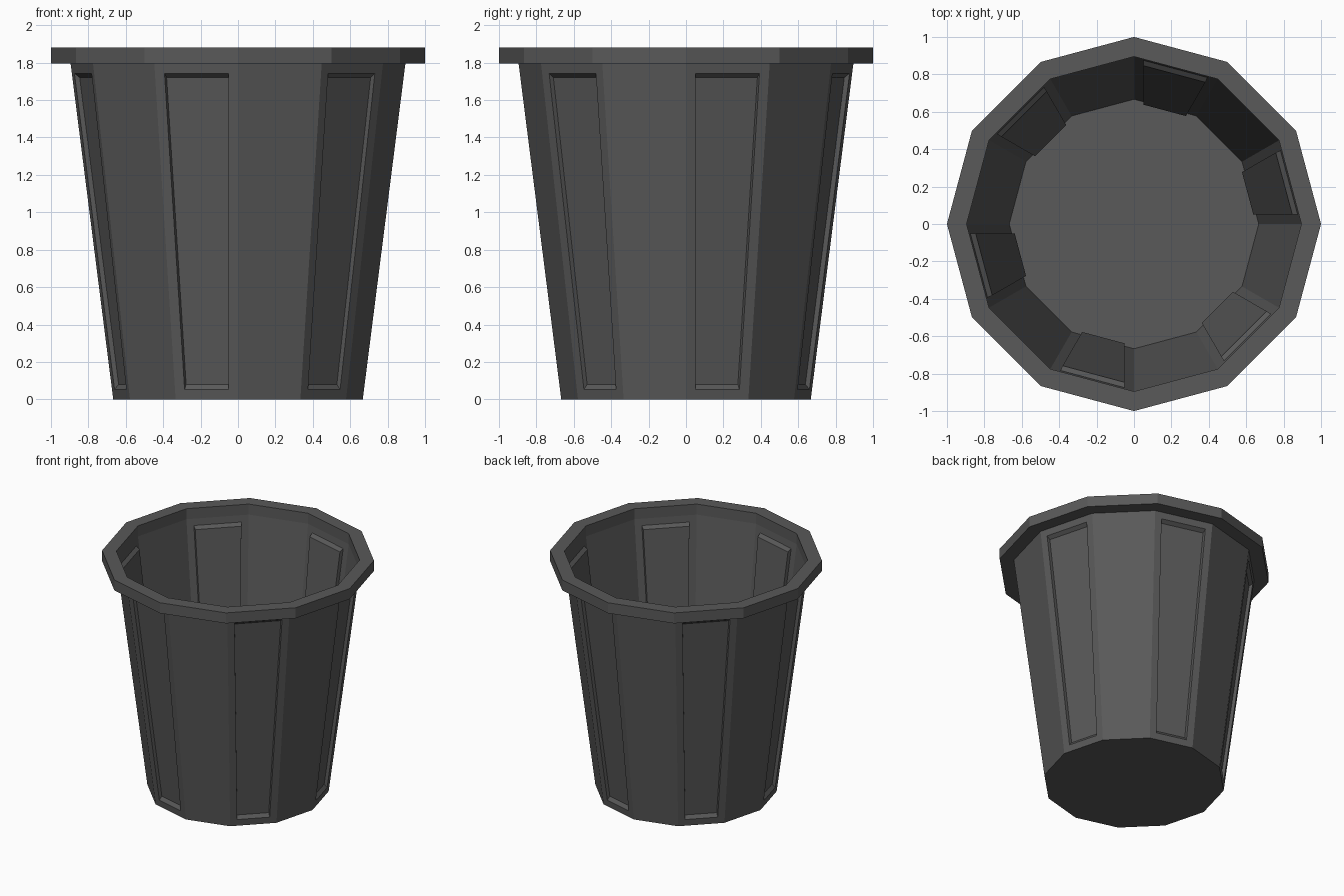
import bpy, bmesh
from math import cos, sin, radians

if "Cube" in bpy.data.objects:
    bpy.data.objects.remove(bpy.data.objects["Cube"])

SIDES = 12
R_BASE, R_NECK, R_RIM = 0.667, 0.895, 1.0
Z_NECK, Z_TOP = 1.795, 1.88

mat = bpy.data.materials.new("dark_grey")
mat.diffuse_color = (0.1, 0.1, 0.1, 1)
mat.use_nodes = True
mat.node_tree.nodes["Principled BSDF"].inputs["Base Color"].default_value = mat.diffuse_color


def ring(bm, r, z):
    step = radians(360 / SIDES)
    return [bm.verts.new((r * cos(i * step), r * sin(i * step), z)) for i in range(SIDES)]


def bridge(bm, low, high):
    faces = []
    for i in range(SIDES):
        j = (i + 1) % SIDES
        faces.append(bm.faces.new((low[i], low[j], high[j], high[i])))
    return faces


def finish(bm, name):
    mesh = bpy.data.meshes.new(name)
    bm.to_mesh(mesh)
    bm.free()
    mesh.materials.append(mat)
    obj = bpy.data.objects.new(name, mesh)
    bpy.context.collection.objects.link(obj)


# tapered thin-walled cup with a flat floor
bm = bmesh.new()
base, neck = ring(bm, R_BASE, 0), ring(bm, R_NECK, Z_NECK)
bm.faces.new(base[::-1])
walls = bridge(bm, base, neck)
bm.normal_update()

# recessed panel on every other side
panels = walls[::2]
bmesh.ops.inset_individual(bm, faces=panels, thickness=0.053, use_even_offset=True)
sunk = bmesh.ops.extrude_discrete_faces(bm, faces=panels)["faces"]
bm.normal_update()
for f in sunk:
    c, n = f.calc_center_bounds(), f.normal.copy()
    for v in f.verts:
        v.co = c + (v.co - c) * 0.971 - n * 0.025
finish(bm, "bin_body")

# flat rim around the opening
bm = bmesh.new()
section = [(R_NECK, Z_NECK), (R_RIM, Z_NECK), (R_RIM, Z_TOP), (R_NECK, Z_TOP)]
loops = [ring(bm, r, z) for r, z in section]
for k in range(4):
    bridge(bm, loops[k], loops[(k + 1) % 4])
bmesh.ops.recalc_face_normals(bm, faces=bm.faces[:])
finish(bm, "rim")
